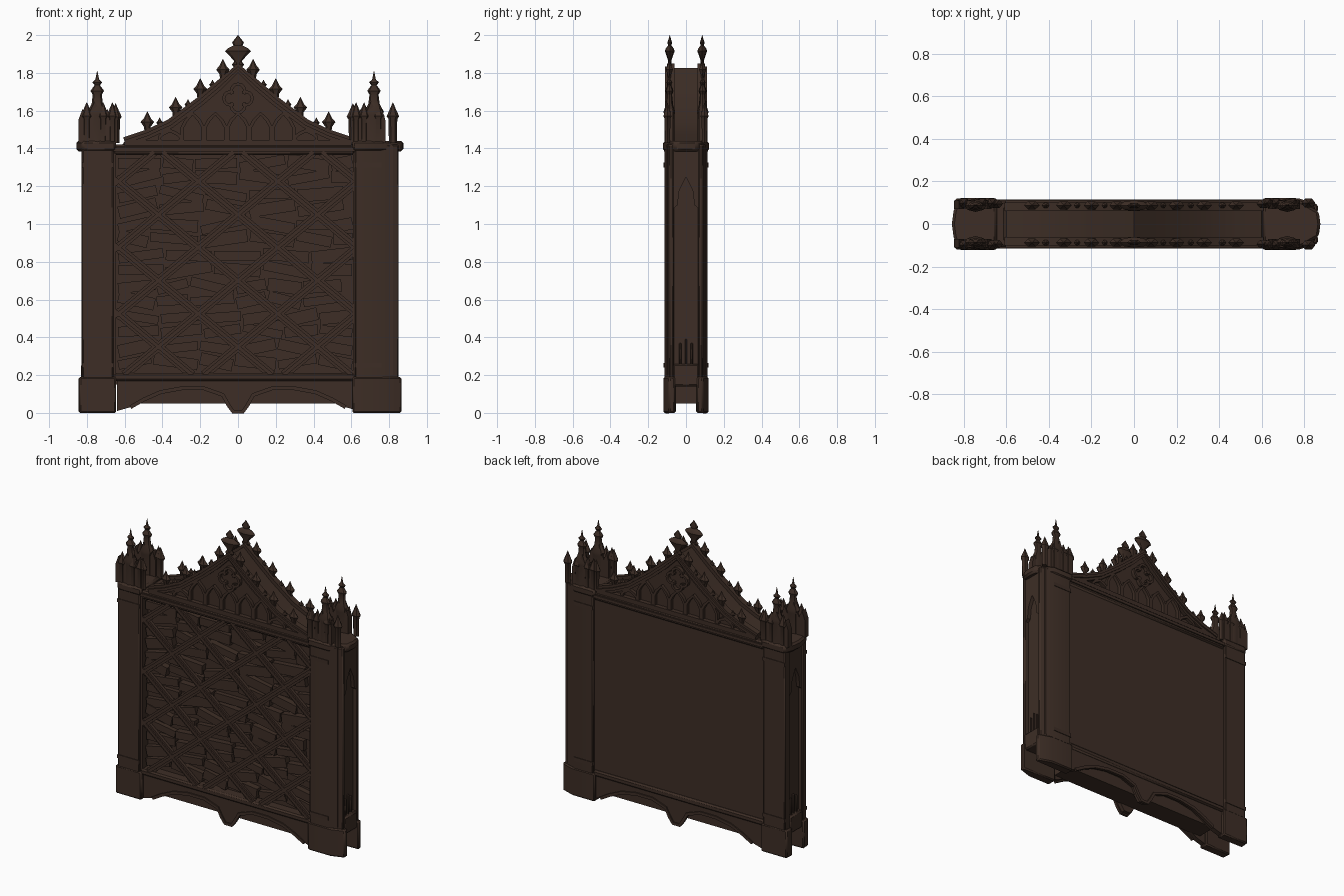
import bpy
import bmesh
import math
import random
from mathutils import Matrix, Vector

random.seed(4)
if "Cube" in bpy.data.objects:
    bpy.data.objects.remove(bpy.data.objects["Cube"], do_unlink=True)


def make_material(name, rgb):
    mat = bpy.data.materials.new(name)
    mat.use_nodes = True
    color = (*rgb, 1)
    mat.diffuse_color = color
    mat.node_tree.nodes["Principled BSDF"].inputs["Base Color"].default_value = color
    return mat


wood = make_material("dark carved wood", (0.047, 0.027, 0.019))


def finish(bm, name, bevel=0):
    bmesh.ops.recalc_face_normals(bm, faces=bm.faces)
    mesh = bpy.data.meshes.new(name)
    bm.to_mesh(mesh)
    bm.free()
    mesh.materials.append(wood)
    obj = bpy.data.objects.new(name, mesh)
    bpy.context.collection.objects.link(obj)
    if bevel:
        mod = obj.modifiers.new("soft edges", "BEVEL")
        mod.width = bevel
        mod.segments = 1
    return obj


def add_prism(bm, points, axis, start, end):
    """Extrude a flat outline along one axis."""
    place = {"x": lambda a, b, t: (t, a, b),
             "y": lambda a, b, t: (a, t, b),
             "z": lambda a, b, t: (a, b, t)}[axis]
    face = bm.faces.new([bm.verts.new(place(a, b, start)) for a, b in points])
    grown = bmesh.ops.extrude_face_region(bm, geom=[face])
    verts = [v for v in grown["geom"] if isinstance(v, bmesh.types.BMVert)]
    shift = Vector(place(0, 0, end - start))
    bmesh.ops.translate(bm, verts=verts, vec=shift)


def prism(name, points, axis, start, end, bevel=0):
    bm = bmesh.new()
    add_prism(bm, points, axis, start, end)
    return finish(bm, name, bevel)


def box(name, x0, x1, y0, y1, z0, z1, bevel=0):
    return prism(name, [(x0, y0), (x1, y0), (x1, y1), (x0, y1)], "z", z0, z1, bevel)


def add_strip(bm, path, width, y0, y1):
    """A rib of constant width that follows a path in the front plane."""
    path = [Vector(p) for p in path]
    left, right = [], []
    for i, p in enumerate(path):
        along = (path[min(i + 1, len(path) - 1)] - path[max(i - 1, 0)]).normalized()
        side = Vector((-along.y, along.x)) * width / 2
        left.append(p + side)
        right.append(p - side)
    add_prism(bm, left + right[::-1], "y", y0, y1)


def add_lathe(bm, profile, x, y, z=0, size=1, flat=1, sides=8):
    """Turned pinnacle; the profile is radius and height, bottom to top."""
    rings = []
    for r, h in profile:
        rings.append([bm.verts.new((x + size * r * math.cos(k * math.tau / sides),
                                    y + size * flat * r * math.sin(k * math.tau / sides),
                                    z + size * h)) for k in range(sides)])
    for low, high in zip(rings, rings[1:]):
        for k in range(sides):
            n = (k + 1) % sides
            bm.faces.new((low[k], low[n], high[n], high[k]))
    bm.faces.new(rings[0])
    bm.faces.new(rings[-1])


def both(half):
    """Complete an outline given from the right end to the centre."""
    return half + [(-x, z) for x, z in half[::-1] if x > 0]


# Case: solid body, bottom board, frame rails
box("case_body", -0.67, 0.63, -0.045, 0.098, 0.15, 1.42)
box("bottom_board", -0.6, 0.6, -0.07, 0.07, 0.05, 0.2)
box("left_frame_strip", -0.67, -0.645, -0.105, 0, 0.2, 1.4)
box("right_frame_strip", 0.61, 0.635, -0.105, 0, 0.2, 1.4)
for s, side in ((-1, "front"), (1, "back")):
    box(side + "_cornice", -0.66, 0.62, 0, s * 0.108, 1.365, 1.42, 0.01)
    box(side + "_cornice_lip", -0.66, 0.62, 0, s * 0.116, 1.385, 1.405)
    box(side + "_bottom_rail", -0.66, 0.62, 0, s * 0.112, 0.17, 0.21, 0.01)

# Tilted books behind the lattice
bm = bmesh.new()
rows = 7
step = 1.14 / rows
for row in range(rows):
    x = -0.64
    while x < 0.52:
        length = min(random.uniform(0.16, 0.27), 0.61 - x)
        for layer in range(2):
            spin = Matrix.Rotation(random.uniform(-0.25, 0.25), 4, "Y")
            depth = random.uniform(0.06, 0.09)
            spot = Vector((x + length / 2, -0.045, 0.27 + step * (row + layer * 0.45)))
            size = Matrix.Diagonal((length * 0.95, depth, random.uniform(0.045, 0.07), 1))
            bmesh.ops.create_cube(bm, size=1, matrix=Matrix.Translation(spot) @ spin @ size)
        x += length
finish(bm, "books")

# Diagonal lattice, clipped to the opening
bm = bmesh.new()
slope = 0.83
for direction in (-1, 1):
    for k in range(-4, 4):
        middle = 1.05 + 0.35 * k
        ends = sorted(((z - middle) / (direction * slope) for z in (0.2, 1.38)))
        x0, x1 = max(ends[0], -0.65), min(ends[1], 0.62)
        if x1 - x0 > 0.03:
            path = [(x, middle + direction * slope * x) for x in (x0, x1)]
            add_strip(bm, path, 0.046, -0.1, -0.08)
            add_strip(bm, path, 0.02, -0.109, -0.08)
finish(bm, "lattice")

# Scalloped aprons with a centre pendant
apron = both([(0.64, 0.2), (0.64, 0.01), (0.57, 0.03), (0.5, 0.07), (0.41, 0.11), (0.3, 0.13),
              (0.18, 0.13), (0.08, 0.095), (0.05, 0.04), (0.025, 0.005)])
for s, side in ((-1, "front"), (1, "back")):
    prism(side + "_apron", apron, "y", s * 0.065, s * 0.1)
    bm = bmesh.new()
    add_strip(bm, apron[2:-2], 0.02, s * 0.09, s * 0.108)
    finish(bm, side + "_apron_moulding")

# Corner pillars: outlines for one quarter, from the inside to the outer face
left_plan = [(-0.66, 0.06), (-0.66, 0.115), (-0.825, 0.115), (-0.83, 0.065)]
right_plan = [(0.62, 0.06), (0.62, 0.115), (0.76, 0.115), (0.85, 0.085), (0.85, 0.065)]


def grow(plan, amount):
    cx = sum(x for x, y in plan) / len(plan)
    return [(x + math.copysign(amount, x - cx), y + (amount / 3 if y > 0.07 else -amount / 2))
            for x, y in plan]


for side, plan, inner, outer in (("left", right_plan, 0.62, 0.82),
                                 ("right", left_plan, -0.66, -0.8)):
    d = 1 if outer > 0 else -1
    face = outer + 0.03 * d
    box(side + "_pillar_core", inner, outer, -0.1, 0.1, 0.2, 1.42)
    box(side + "_foot_bridge", inner, face, -0.07, 0.07, 0.14, 0.26, 0.01)
    capital = [(inner - 0.015 * d, 0.122), (plan[2][0], 0.122), (face + 0.018 * d, 0.06),
               (face + 0.026 * d, 0)]
    prism(side + "_capital", capital + [(x, -y) for x, y in capital[-2::-1]], "z",
          1.385, 1.44, 0.012)
    # pointed arch, tracery and hanging rib on the recessed outer face
    arch = [(0.07, 1.39), (0.07, 1.08), (0.045, 1.1), (0.035, 1.18), (0, 1.25)]
    prism(side + "_side_arch", both(arch), "x", outer - 0.01 * d, face - 0.006 * d)
    for y in (-0.03, 0, 0.03):
        box(side + "_side_tracery", outer, outer + 0.015 * d,
            y - 0.006, y + 0.006, 0.25, 0.37 + 0.02 * (y == 0), 0.004)
    for s in (-1, 1):
        post = [(x, s * y) for x, y in plan]
        foot = [(x, s * y) for x, y in grow(plan, 0.015)]
        name = side + ("_front" if s < 0 else "_back")
        prism(name + "_post", post, "z", 0.18, 1.42, 0.006)
        prism(name + "_foot", foot, "z", 0, 0.19, 0.008)
        # narrow raised mouldings on the post face
        for z in (0.24, 1.3):
            box(name + "_collar", plan[1][0], plan[2][0], s * 0.1, s * 0.119, z, z + 0.025)

        # crown of gablets and pinnacles
        a, b = sorted((inner + 0.01 * d, plan[2][0] + 0.02 * d))
        mid = (a + b) / 2
        w = b - a
        crown = [(a, 1.43), (a, 1.55), (a + w / 8, 1.61), (a + w / 4, 1.56), (mid, 1.65),
                 (b - w / 4, 1.56), (b - w / 8, 1.61), (b, 1.55), (b, 1.43)]
        prism(name + "_crown", crown, "y", s * 0.07, s * 0.11)
        bm = bmesh.new()
        tall = [(0.045, 0), (0.045, 0.14), (0.052, 0.16), (0.03, 0.2), (0.024, 0.25), (0.036, 0.27),
                (0.014, 0.3), (0.026, 0.315), (0.01, 0.33), (0.001, 0.375)]
        small = [(0.022, 0), (0.024, 0.13), (0.034, 0.145), (0.018, 0.18), (0.001, 0.22)]
        add_lathe(bm, tall, -0.745 if d < 0 else 0.72, s * 0.088, 1.435, flat=0.6)
        for x in (inner + 0.03 * d - 0.025 * d, mid - w / 4, mid + w / 4, outer):
            add_lathe(bm, small, x, s * 0.098, 1.43, 0.97, 0.75, 6)
        add_lathe(bm, small, inner - 0.012 * d, s * 0.095, 1.43, 0.95, 0.7, 6)
        finish(bm, name + "_pinnacles")

# Gable: curved roof between two carved faces
edge = [(0.6, 1.455), (0.48, 1.495), (0.36, 1.55), (0.2, 1.67), (0.1, 1.755), (0, 1.845)]
roof = [(0.62, 1.41)] + [(x, z - 0.018) for x, z in edge]
prism("gable_roof", both(roof), "y", -0.075, 0.075)


def edge_height(x):
    for (x0, z0), (x1, z1) in zip(edge, edge[1:]):
        if x1 <= abs(x) <= x0:
            return z0 + (z1 - z0) * (x0 - abs(x)) / (x0 - x1)


finial = [(0.02, 0), (0.022, 0.05), (0.068, 0.1), (0.055, 0.115), (0.024, 0.13),
          (0.032, 0.145), (0.001, 0.185)]
crocket = [(0.012, -0.03), (0.018, 0.02), (0.036, 0.045), (0.02, 0.062), (0.001, 0.1)]
for s, side in ((-1, "front"), (1, "back")):
    bm = bmesh.new()
    rim = both([(x, z - 0.02) for x, z in edge])
    add_strip(bm, rim, 0.05, s * 0.06, s * 0.1)
    add_strip(bm, rim, 0.018, s * 0.06, s * 0.11)
    add_strip(bm, [(-0.6, 1.43), (0.6, 1.43)], 0.03, s * 0.06, s * 0.104)
    finish(bm, side + "_gable_rim")

    # lancet arches and a quatrefoil
    bm = bmesh.new()
    for x in (-0.36, -0.24, -0.12, 0, 0.12, 0.24, 0.36):
        top = min(edge_height(x) - 0.055, 1.585)
        spring = 1.42 + (top - 1.42) * 0.55
        lancet = both([(0.055, 1.42), (0.055, spring), (0.036, (spring + top) / 2), (0, top)])
        add_strip(bm, [(x + px, z) for px, z in lancet], 0.018, s * 0.06, s * 0.097)
    for q in range(4):
        aim = q * math.pi / 2
        cx, cz = 0.04 * math.cos(aim), 1.665 + 0.04 * math.sin(aim)
        arc = [aim + math.radians(t) for t in range(-120, 121, 30)]
        add_strip(bm, [(cx + 0.036 * math.cos(t), cz + 0.036 * math.sin(t)) for t in arc],
                  0.016, s * 0.06, s * 0.099)
    finish(bm, side + "_gable_tracery")

    # crockets climbing to the finial
    bm = bmesh.new()
    for x in (0.48, 0.33, 0.2, 0.08):
        for m in (-1, 1):
            add_lathe(bm, crocket, m * x, s * 0.088, edge_height(x), 1, 0.6, 6)
            add_lathe(bm, crocket, m * (x - 0.065), s * 0.088, edge_height(x - 0.065) - 0.01,
                      0.5, 0.8, 6)
    add_lathe(bm, finial, 0, s * 0.086, 1.815, 1, 0.38)
    finish(bm, side + "_finial_and_crockets")

# Smooth shading that keeps the carved edges crisp
bpy.ops.object.select_all(action="DESELECT")
for obj in bpy.context.scene.objects:
    if obj.type == "MESH":
        obj.select_set(True)
        bpy.context.view_layer.objects.active = obj
bpy.ops.object.shade_smooth_by_angle(angle=math.radians(30))
